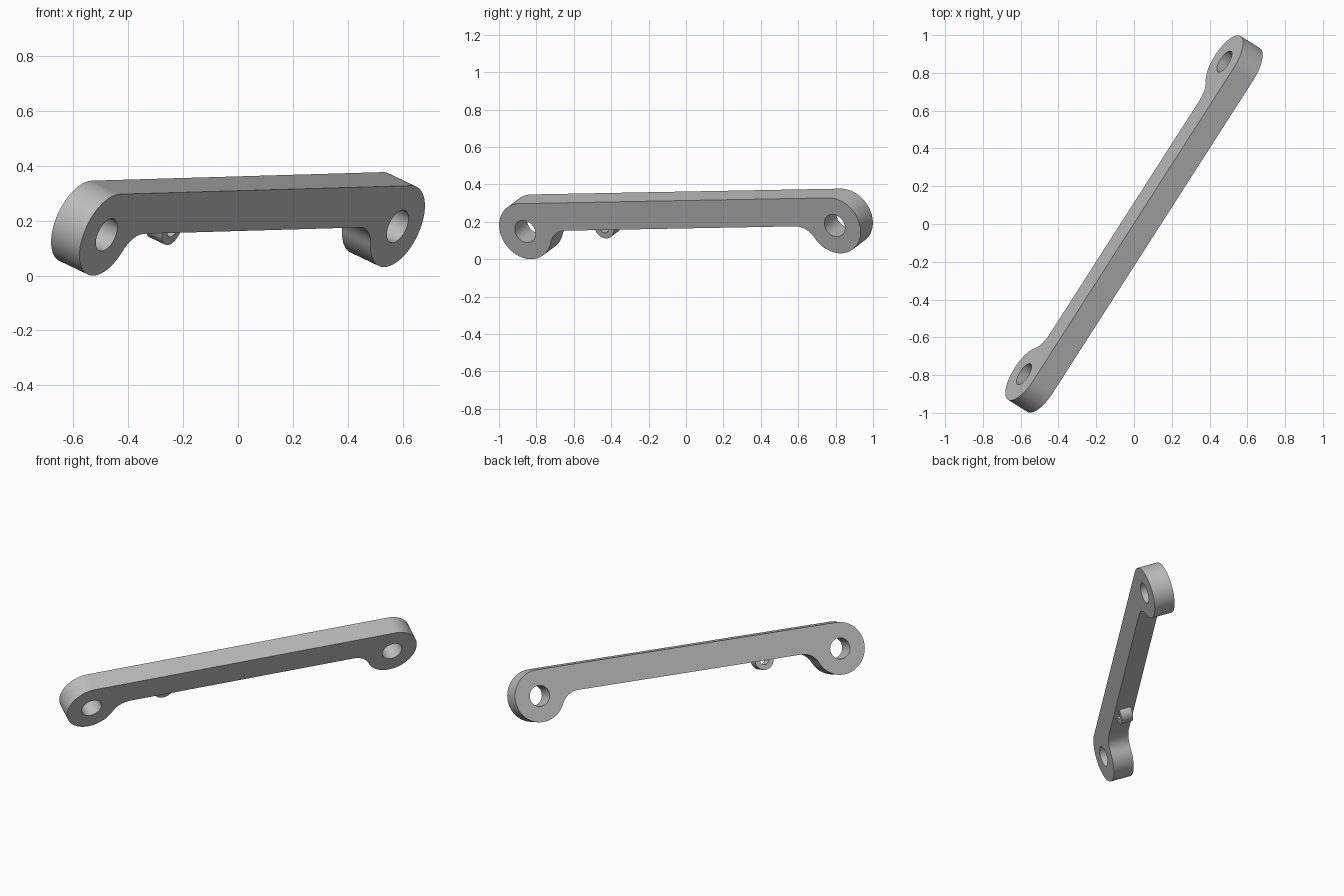
import bpy
from math import sin, cos, pi, atan2, sqrt, radians
from mathutils import Matrix, Vector

cube = bpy.data.objects.get("Cube")
if cube:
    bpy.data.objects.remove(cube, do_unlink=True)

# Main sizes
HALF_SPAN, THICKNESS = 0.983, 0.132
BOSS_R, HOLE_R, FILLET_R = 0.16, 0.064, 0.12
LUG_R, LUG_HOLE_R, LUG_THICKNESS, LUG_X = 0.06, 0.028, 0.075, -0.498

grey = bpy.data.materials.new("plain grey")
grey.use_nodes = True
colour = (0.5, 0.5, 0.5, 1)
grey.diffuse_color = colour
grey.node_tree.nodes["Principled BSDF"].inputs["Base Color"].default_value = colour

# Tilted frame: length, height and thickness axes
length = Vector((0.5397, 0.8417, 0.0158)).normalized()
side = Vector((length.y, -length.x, 0)).normalized()
up = side.cross(length) * -1
if up.z < 0:
    up = -up
tilt = radians(21.9)
height = up * cos(tilt) + side * sin(tilt)
axis = length.cross(height)
frame = Matrix((length, height, axis)).transposed().to_4x4()
frame.translation = (0, 0, 0.1885)


def arc(cx, cy, r, start, end, steps):
    angles = [start + (end - start) * i / steps for i in range(steps + 1)]
    return [(cx + r * cos(a), cy + r * sin(a)) for a in angles]


def circle(cx, cy, r, steps=48):
    return arc(cx, cy, r, 0, 2 * pi, steps)[:-1]


def plate(name, loops, thickness):
    """Extrude a flat outline with holes and set it in the tilted frame."""
    curve = bpy.data.curves.new(name, "CURVE")
    curve.dimensions = "2D"
    curve.fill_mode = "BOTH"
    curve.extrude = thickness / 2
    for loop in loops:
        spline = curve.splines.new("POLY")
        spline.points.add(len(loop) - 1)
        for point, (x, y) in zip(spline.points, loop):
            point.co = (x, y, 0, 1)
        spline.use_cyclic_u = True
    obj = bpy.data.objects.new(name, curve)
    bpy.context.collection.objects.link(obj)
    bpy.ops.object.select_all(action="DESELECT")
    obj.select_set(True)
    bpy.context.view_layer.objects.active = obj
    bpy.ops.object.convert(target="MESH")
    obj = bpy.context.object
    obj.name = name
    obj.data.materials.clear()
    obj.data.materials.append(grey)
    obj.matrix_world = frame
    bpy.ops.object.shade_smooth_by_angle(angle=radians(30))
    return obj


# Bar with round end bosses blended into the underside
reach = sqrt(BOSS_R ** 2 + 2 * BOSS_R * FILLET_R)
touch = atan2(-FILLET_R, reach)
half = arc(-HALF_SPAN, 0, BOSS_R, pi / 2, 2 * pi + touch, 48)
half += arc(reach - HALF_SPAN, -FILLET_R, FILLET_R, pi + touch, pi / 2, 12)[1:]
outline = half + [(-x, y) for x, y in reversed(half)]
holes = [circle(s * HALF_SPAN, 0, HOLE_R) for s in (-1, 1)]
plate("link_bar", [outline] + holes, THICKNESS)

# Small eyelet under the bar
plate("eyelet", [circle(LUG_X, 0, LUG_R), circle(LUG_X, 0, LUG_HOLE_R)], LUG_THICKNESS)
